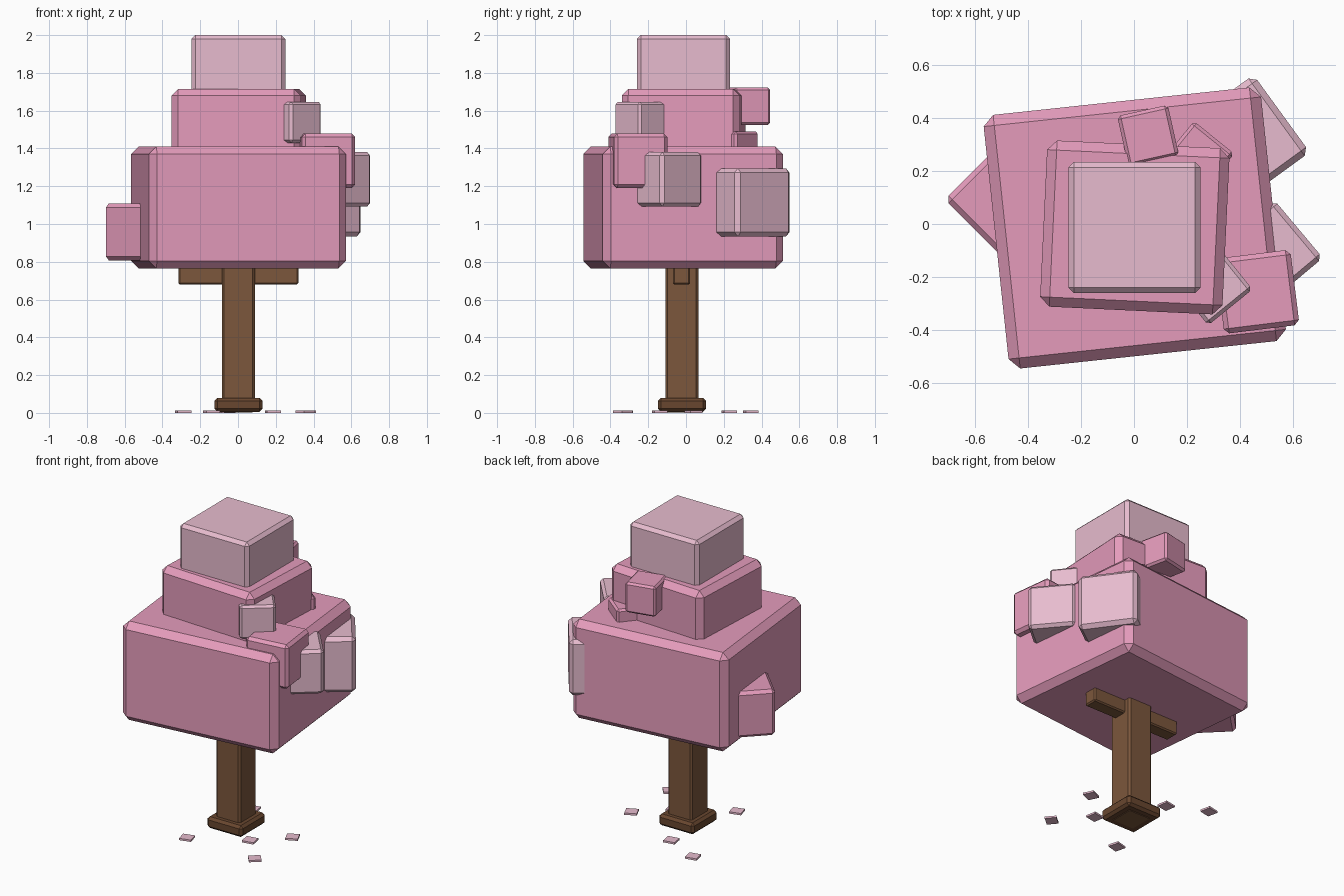
import bpy
from math import radians


def material(name, rgb):
    m = bpy.data.materials.new(name)
    m.diffuse_color = (*rgb, 1)
    return m


PINK = material("pink_blossom", (0.78, 0.33, 0.50))
PALE = material("pale_blossom", (0.80, 0.50, 0.62))
WOOD = material("bark", (0.20, 0.095, 0.045))
DARK = material("dark_bark", (0.14, 0.062, 0.028))


def block(name, x, y, z0, z1, sx, sy, rot, bevel, mat):
    """Chamfered box standing between heights z0 and z1, turned about z."""
    bpy.ops.mesh.primitive_cube_add(size=1, location=(x, y, (z0 + z1) / 2))
    ob = bpy.context.object
    ob.name = name
    ob.scale = (sx, sy, z1 - z0)
    bpy.ops.object.transform_apply(location=False, rotation=False, scale=True)
    ob.rotation_euler.z = radians(rot)
    ob.data.materials.append(mat)
    if bevel:
        mod = ob.modifiers.new("chamfer", "BEVEL")
        mod.width = bevel
        mod.segments = 1
    return ob


# trunk, foot and cross branch
block("trunk", 0.002, -0.022, 0.003, 0.90, 0.175, 0.175, 0, 0.012, WOOD)
block("trunk_base", 0.002, -0.022, 0.006, 0.08, 0.255, 0.255, 0, 0.016, DARK)
block("branch", 0.002, -0.024, 0.68, 0.80, 0.635, 0.092, 0, 0.008, WOOD)

# stacked canopy tiers
block("canopy_lower", 0.003, -0.015, 0.765, 1.41, 1.05, 0.96, 6.1, 0.04, PINK)
block("canopy_middle", 0.003, -0.013, 1.32, 1.715, 0.687, 0.626, -2.7, 0.036, PINK)
block("canopy_top", 0.002, -0.013, 1.64, 2.0, 0.498, 0.494, 0, 0.021, PALE)

# small leaf clusters: x, y, z0, z1, width, turn, material
clusters = [
    (-0.50, 0.092, 0.808, 1.108, 0.30, 45, PINK),
    (0.41, 0.31, 0.933, 1.295, 0.36, 36, PALE),
    (0.51, -0.11, 1.093, 1.38, 0.285, 40, PALE),
    (0.464, -0.255, 1.19, 1.478, 0.285, 7, PINK),
    (0.295, -0.23, 1.43, 1.647, 0.215, 39, PALE),
    (0.053, 0.332, 1.525, 1.722, 0.195, 12.5, PINK),
    (0.24, 0.25, 1.295, 1.49, 0.195, 51, PINK),
]
for i, (x, y, z0, z1, w, rot, mat) in enumerate(clusters, 1):
    block(f"leaf_cluster_{i}", x, y, z0, z1, w, w, rot, w * 0.065, mat)

# fallen petals
petals = [(-0.14, -0.325, 15), (0.185, -0.14, 10), (0.355, -0.335, 40),
          (0.365, 0.04, 25), (-0.055, 0.23, 10), (-0.29, 0.343, 12)]
for i, (x, y, rot) in enumerate(petals, 1):
    block(f"petal_{i}", x, y, 0, 0.012, 0.075, 0.07, rot, 0, PALE)
